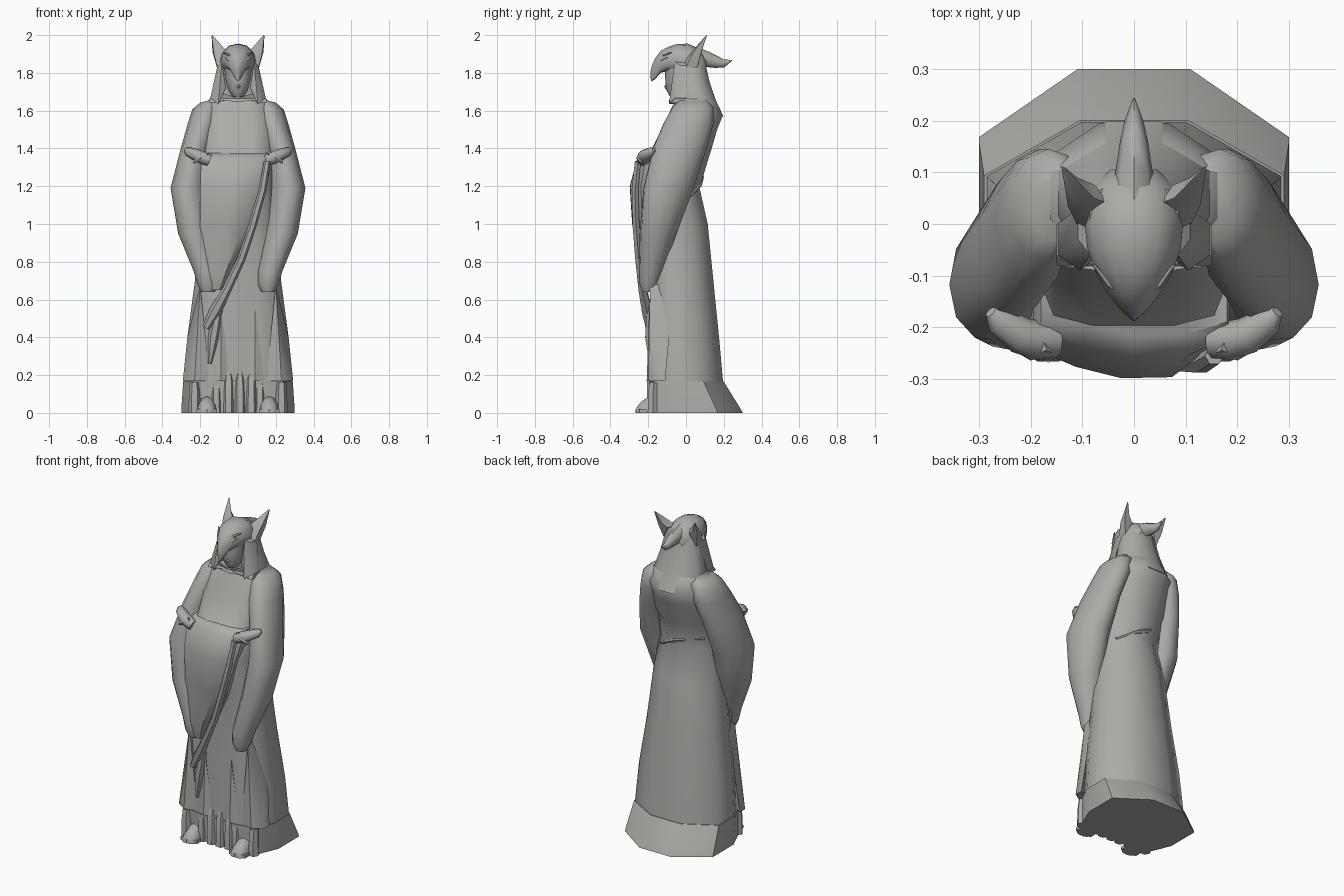
import bpy, bmesh, math
from mathutils import Vector

stone = bpy.data.materials.new("grey_stone")
stone.diffuse_color = (0.41, 0.41, 0.39, 1)


def finish(name, bm, angle=32, mirror=False):
    bmesh.ops.recalc_face_normals(bm, faces=bm.faces[:])
    me = bpy.data.meshes.new(name)
    bm.to_mesh(me)
    bm.free()
    me.materials.append(stone)
    ob = bpy.data.objects.new(name, me)
    bpy.context.collection.objects.link(ob)
    if mirror:
        ob.modifiers.new("mirror", 'MIRROR')
    bpy.ops.object.select_all(action='DESELECT')
    ob.select_set(True)
    bpy.context.view_layer.objects.active = ob
    bpy.ops.object.shade_smooth_by_angle(angle=math.radians(angle))
    return ob


def loft(name, rings, mirror=False, angle=40):
    """Skin closed rings of points and cap both ends."""
    bm = bmesh.new()
    vs = [[bm.verts.new(p) for p in r] for r in rings]
    n = len(vs[0])
    for a, b in zip(vs, vs[1:]):
        for i in range(n):
            j = (i + 1) % n
            bm.faces.new((a[i], a[j], b[j], b[i]))
    bm.faces.new(vs[0])
    bm.faces.new(vs[-1])
    return finish(name, bm, angle, mirror)


# Robe cross-section: half width factor, depth factor (0 front, 1 back)
HALF = [(0.36, 1), (1, 0.73), (1, 0.32), (0.82, 0.06), (0.42, 0)]
SECTION = HALF + [(-x, t) for x, t in reversed(HALF)]


def robe_ring(z, front, back, w):
    return [(x * w, front + t * (back - front), z) for x, t in SECTION]


def oval(x0, x1, y0, y1, z, n=12, skew=0.0, tilt=0.0):
    """Oval ring; skew pushes the outer side forward, tilt lowers it."""
    cx, cy, rx, ry = (x0 + x1) / 2, (y0 + y1) / 2, (x1 - x0) / 2, (y1 - y0) / 2
    return [(cx + rx * math.cos(a), cy + ry * math.sin(a) - skew * math.cos(a), z - tilt * math.cos(a))
            for a in [2 * math.pi * i / n for i in range(n)]]


def tube(name, path, mirror=False, n=8, flat=1.0):
    """Tapering tube along (x, y, z, radius) stations."""
    rings = []
    pts = [Vector(p[:3]) for p in path]
    for i, p in enumerate(pts):
        d = (pts[min(i + 1, len(pts) - 1)] - pts[max(i - 1, 0)]).normalized()
        up = Vector((0, 0, 1)) if abs(d.z) < 0.8 else Vector((0, -1, 0))
        u = d.cross(up).normalized()
        v = u.cross(d)
        r = path[i][3]
        rings.append([p + r * (math.cos(2 * math.pi * k / n) * u
                      + flat * math.sin(2 * math.pi * k / n) * v) for k in range(n)])
    return loft(name, rings, mirror, 50)


def slab(name, outline, offset, mirror=False):
    """Folded cloth panel: outline fanned from its first point."""
    bm = bmesh.new()
    off = Vector(offset)
    a = [bm.verts.new(p) for p in outline]
    b = [bm.verts.new(Vector(p) + off) for p in outline]
    n = len(a)
    for i in range(1, n - 1):
        bm.faces.new((a[0], a[i], a[i + 1]))
        bm.faces.new((b[0], b[i + 1], b[i]))
    for i in range(n):
        j = (i + 1) % n
        bm.faces.new((a[i], b[i], b[j], a[j]))
    return finish(name, bm, 32, mirror)


# Flared train at the hem, then the long skirt and torso
loft("hem_train", [robe_ring(*r) for r in [
    (0.0, -0.19, 0.30, 0.30), (0.02, -0.19, 0.29, 0.30), (0.165, -0.195, 0.20, 0.29)]])
loft("robe_body", [robe_ring(*r) for r in [
    (0.155, -0.19, 0.197, 0.285), (0.4, -0.19, 0.175, 0.268), (0.7, -0.19, 0.145, 0.228),
    (1.0, -0.20, 0.115, 0.20), (1.19, -0.23, 0.072, 0.185), (1.35, -0.225, 0.12, 0.185),
    (1.38, -0.19, 0.13, 0.19), (1.5, -0.13, 0.165, 0.19), (1.575, -0.095, 0.195, 0.185),
    (1.65, -0.06, 0.16, 0.165), (1.69, -0.045, 0.13, 0.10)]], angle=62)

# Wide hanging sleeves with sloping shoulders
loft("sleeve", [oval(*r[:5], skew=r[5], tilt=r[6]) for r in [
    (0.10, 0.20, -0.03, 0.11, 1.655, 0, 0.012), (0.09, 0.243, -0.07, 0.145, 1.62, 0.005, 0.015),
    (0.10, 0.268, -0.12, 0.145, 1.53, 0.01, 0.005), (0.14, 0.303, -0.175, 0.11, 1.40, 0.02, 0),
    (0.16, 0.357, -0.225, 0.04, 1.19, 0.025, 0), (0.14, 0.317, -0.245, -0.05, 0.95, 0.01, 0),
    (0.105, 0.235, -0.25, -0.12, 0.75, 0, 0), (0.105, 0.215, -0.245, -0.145, 0.68, 0, 0),
    (0.125, 0.195, -0.23, -0.165, 0.64, 0, 0)]], mirror=True, angle=45)


# Draped cloth gathered at the front, falling to one side
def drape_ring(z, x0, x1, front):
    prof = [(0, -0.12), (0.0, 0.6 * front - 0.06), (0.25, front + 0.022), (0.5, front),
            (0.78, front + 0.002), (1, 0.6 * front - 0.06), (1, -0.12)]
    return [(x0 + s * (x1 - x0), y, z) for s, y in prof]


loft("front_drape", [drape_ring(*r) for r in [
    (1.375, -0.18, 0.18, -0.215), (1.345, -0.195, 0.185, -0.258), (1.2, -0.20, 0.15, -0.298),
    (1.0, -0.20, 0.09, -0.285), (0.94, -0.205, 0.07, -0.272), (0.75, -0.215, -0.02, -0.262),
    (0.65, -0.19, -0.07, -0.235)]])

# Sash hanging diagonally
tube("sash", [(0.155, -0.255, 1.33, 0.018), (0.13, -0.27, 1.18, 0.02), (0.08, -0.265, 1.0, 0.021),
              (0.02, -0.25, 0.82, 0.022), (-0.06, -0.23, 0.65, 0.024), (-0.12, -0.205, 0.54, 0.032),
              (-0.17, -0.195, 0.45, 0.02)], n=6)
tube("sash_tail", [(-0.10, -0.19, 0.56, 0.02), (-0.13, -0.19, 0.40, 0.03), (-0.15, -0.185, 0.26, 0.01)], n=6)

# Hands with thumb
tube("hand", [(0.15, -0.225, 1.335, 0.034), (0.185, -0.225, 1.35, 0.038), (0.22, -0.215, 1.365, 0.036),
              (0.262, -0.185, 1.382, 0.028), (0.277, -0.17, 1.395, 0.012)], mirror=True, flat=0.9)
tube("thumb", [(0.165, -0.235, 1.37, 0.015), (0.20, -0.248, 1.35, 0.016), (0.235, -0.235, 1.325, 0.007)],
     mirror=True, n=6)

# Skirt folds: flaring side gussets and broad centre pleats
slab("side_fold", [(0.20, -0.19, 0.68), (0.15, -0.18, 0.17), (0.23, -0.20, 0.17), (0.292, -0.16, 0.17),
                   (0.268, -0.14, 0.40)], (0, 0.05, 0), mirror=True)
slab("inner_fold", [(0.09, -0.195, 0.55), (0.04, -0.185, 0.17), (0.09, -0.208, 0.17), (0.14, -0.185, 0.17)],
     (0, 0.05, 0), mirror=True)
for x in (-0.05, 0.01, 0.07):
    tube("hem_pleat", [(x, -0.18, 0.0, 0.033), (x, -0.18, 0.165, 0.03), (x, -0.172, 0.24, 0.012)], n=6)

# Front hem lobes beside the feet
for s in (0.115, 0.23):
    tube("hem_lobe", [(s, -0.175, 0.0, 0.032), (s, -0.175, 0.10, 0.03), (s, -0.17, 0.16, 0.026)],
         mirror=True, n=6)

# Shoes
loft("shoe", [[(0.165 + w * math.cos(a), y, max(0, h * math.sin(a))) for a in
               [math.pi * k / 6 for k in range(7)]] for y, w, h in [
    (-0.12, 0.05, 0.10), (-0.20, 0.052, 0.085), (-0.235, 0.048, 0.06), (-0.258, 0.036, 0.035),
    (-0.266, 0.02, 0.015)]], mirror=True)
slab("sole", [(0.165, -0.268, 0), (0.11, -0.245, 0), (0.11, -0.15, 0), (0.22, -0.15, 0), (0.22, -0.245, 0)],
     (0, 0, 0.02), mirror=True)

# Cowl flowing from the head down to the shoulders, with collar edges
loft("cowl", [robe_ring(*r) for r in [
    (1.57, -0.03, 0.198, 0.15), (1.655, -0.05, 0.158, 0.148), (1.75, -0.045, 0.125, 0.122),
    (1.84, -0.04, 0.105, 0.102), (1.90, -0.03, 0.085, 0.085)]], angle=62)
slab("cowl_lappet", [(0.085, -0.06, 1.86), (0.065, -0.06, 1.72), (0.105, -0.09, 1.635), (0.148, -0.06, 1.66),
                     (0.108, -0.03, 1.84)], (0, 0.06, 0), mirror=True)
slab("collar", [(0, -0.085, 1.665), (0.07, -0.08, 1.69), (0.15, -0.06, 1.665), (0.15, -0.08, 1.64),
                (0.07, -0.09, 1.655), (0, -0.092, 1.645)], (0, 0.06, 0), mirror=True)

# Face below the mask
loft("face", [oval(*r) for r in [
    (-0.03, 0.03, -0.085, 0.0, 1.675), (-0.052, 0.052, -0.105, 0.0, 1.71), (-0.066, 0.066, -0.11, 0.02, 1.77),
    (-0.074, 0.074, -0.11, 0.02, 1.84)]])
slab("lips", [(0, -0.116, 1.728), (-0.02, -0.10, 1.728), (0, -0.108, 1.715), (0.02, -0.10, 1.728),
              (0, -0.108, 1.738)], (0, 0.015, 0))


# Beaked mask, lofted from the crown to the beak tip: broad at mid height, keel below
def mask_ring(y, z0, z1, w):
    prof = [(0, 0), (0.6, 0.05), (0.93, 0.22), (1, 0.45), (0.86, 0.74), (0.5, 0.94), (0, 1)]
    full = prof + [(-x, t) for x, t in prof[-2:0:-1]]
    return [(x * w, y, z0 + t * (z1 - z0)) for x, t in full]


loft("beaked_mask", [mask_ring(*r) for r in [
    (0.105, 1.80, 1.88, 0.045), (0.07, 1.76, 1.928, 0.085), (0.01, 1.78, 1.955, 0.096),
    (-0.05, 1.80, 1.952, 0.09), (-0.095, 1.81, 1.938, 0.073), (-0.135, 1.80, 1.915, 0.05),
    (-0.165, 1.765, 1.875, 0.027), (-0.182, 1.755, 1.835, 0.009), (-0.187, 1.77, 1.81, 0.002)]])
tube("eye", [(0.030, -0.136, 1.862, 0.003), (0.048, -0.124, 1.868, 0.009), (0.068, -0.099, 1.882, 0.003)],
     mirror=True, n=6)
tube("brow", [(0.024, -0.138, 1.882, 0.004), (0.050, -0.114, 1.896, 0.008), (0.078, -0.078, 1.908, 0.003)],
     mirror=True, n=6)

# Pointed ears and swept-back crest
loft("ear", [
    [(0.05, 0.04, 1.91), (0.08, -0.015, 1.85), (0.108, -0.005, 1.82), (0.112, 0.06, 1.83), (0.075, 0.075, 1.90)],
    [(0.078, 0.05, 1.935), (0.105, 0.03, 1.91), (0.128, 0.035, 1.905), (0.135, 0.08, 1.91), (0.11, 0.09, 1.935)],
    [(0.133, 0.107, 1.998), (0.136, 0.104, 1.996), (0.139, 0.106, 1.996), (0.14, 0.11, 1.997),
     (0.136, 0.111, 2.0)]], mirror=True)
tube("crest", [(0, 0.04, 1.885, 0.045), (0, 0.10, 1.875, 0.036), (0, 0.16, 1.858, 0.027),
               (0, 0.20, 1.85, 0.018), (0, 0.243, 1.866, 0.002)], flat=1.2)

# Gathered fold across the waist and small creases down the back
tube("waist_fold", [(-0.15, 0.03, 1.26, 0.01), (-0.05, 0.08, 1.25, 0.015), (0.05, 0.072, 1.21, 0.015),
                    (0.15, 0.02, 1.15, 0.01)], n=6)
tube("back_crease", [(-0.20, 0.08, 0.43, 0.004), (-0.08, 0.163, 0.40, 0.012), (0.08, 0.168, 0.34, 0.012),
                     (0.2, 0.1, 0.32, 0.004)], n=6)
